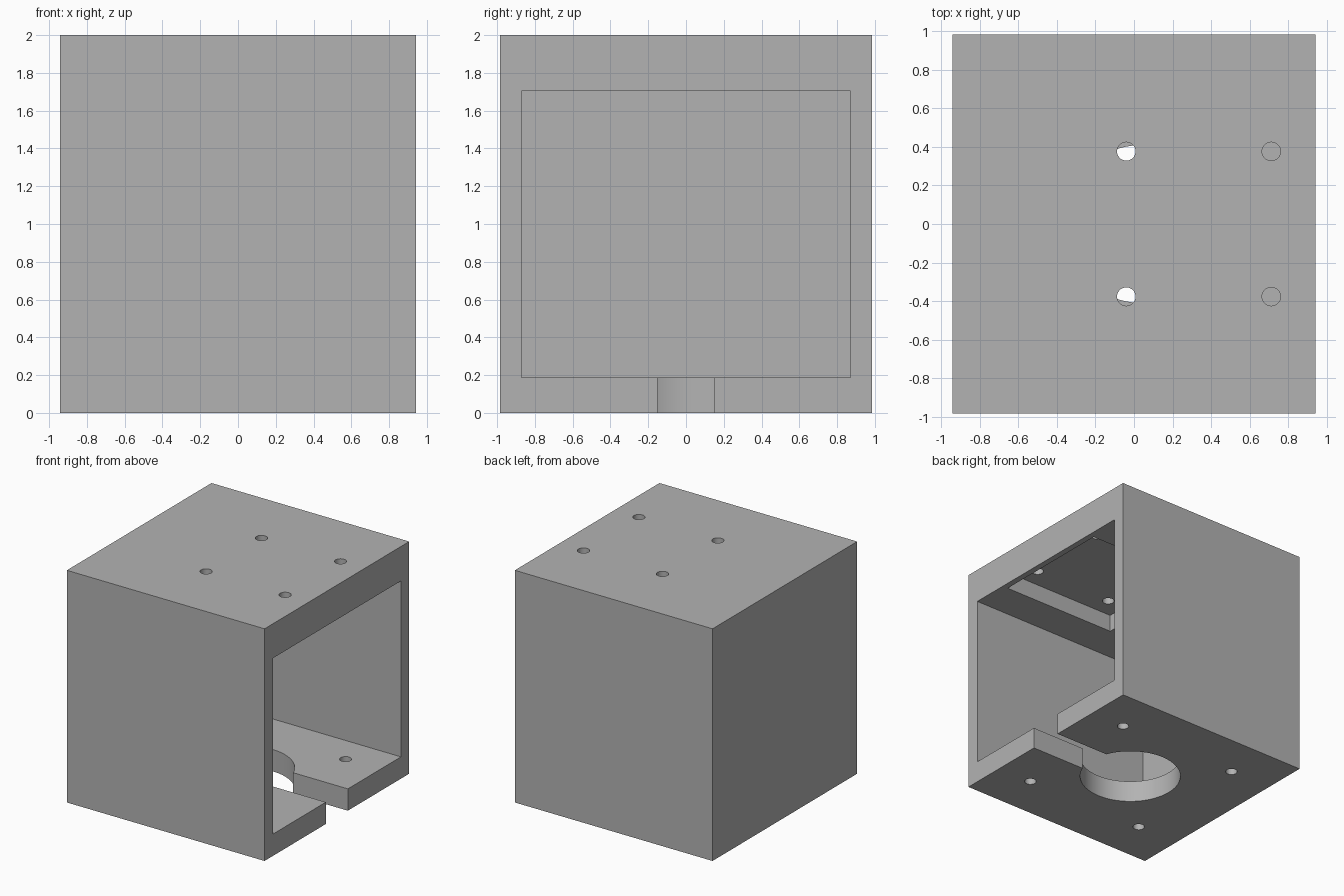
import bpy
import math

old = bpy.data.objects.get("Cube")
if old:
    bpy.data.objects.remove(old, do_unlink=True)

HX, HY, TOP = 0.942, 0.984, 2.0      # outer half sizes and height
FLOOR, CEIL = 0.188, 1.703           # cavity bottom and top
CAV_X, CAV_Y = -0.828, 0.872         # cavity back wall and half width
OUT = 0.1                            # cutter overshoot

grey = bpy.data.materials.new("plain grey")
grey.use_nodes = True
colour = (0.45, 0.45, 0.45, 1)
grey.diffuse_color = colour
grey.node_tree.nodes["Principled BSDF"].inputs["Base Color"].default_value = colour


def box(name, x, y, z):
    """Box spanning the given (low, high) ranges."""
    bpy.ops.mesh.primitive_cube_add(size=1)
    ob = bpy.context.object
    ob.name = name
    ob.location = [(a + b) / 2 for a, b in (x, y, z)]
    ob.scale = [b - a for a, b in (x, y, z)]
    bpy.ops.object.transform_apply(location=True, scale=True)
    return ob


def drill(name, x, y, z, radius, sides=32):
    """Upright cylinder spanning the z range."""
    bpy.ops.mesh.primitive_cylinder_add(
        vertices=sides, radius=radius, depth=z[1] - z[0],
        location=(x, y, (z[0] + z[1]) / 2))
    bpy.context.object.name = name
    return bpy.context.object


housing = box("housing", (-HX, HX), (-HY, HY), (0, TOP))
housing.data.materials.append(grey)

# Main cavity open at the side, and a recess in its ceiling
cutters = [
    box("cavity_cutter", (CAV_X, HX + OUT), (-CAV_Y, CAV_Y), (FLOOR, CEIL)),
    box("ceiling_recess_cutter", (-0.205, 0.89), (-0.547, 0.547), (CEIL - OUT, 1.852)),
]

# Round floor opening with a slot leading to the open side
below = (-OUT, FLOOR + OUT)
cutters += [
    drill("floor_opening_cutter", 0.04, 0, below, 0.41, 96),
    box("floor_slot_cutter", (0.04, HX + OUT), (-0.15, 0.15), below),
]

# Screw holes in the roof and floor
for side in (-1, 1):
    for x in (-0.04, 0.713):
        cutters.append(drill("roof_hole_cutter", x, side * 0.377, (CEIL, TOP + OUT), 0.048))
    for x in (-0.545, 0.612):
        cutters.append(drill("floor_hole_cutter", x, side * 0.59, below, 0.047))

for cutter in cutters:
    cutter.hide_render = True
    bpy.ops.object.select_all(action="DESELECT")
    bpy.context.view_layer.objects.active = housing
    housing.select_set(True)
    cut = housing.modifiers.new("cut", "BOOLEAN")
    cut.operation = "DIFFERENCE"
    cut.solver = "EXACT"
    cut.object = cutter
    bpy.ops.object.modifier_apply(modifier=cut.name)
    bpy.data.objects.remove(cutter, do_unlink=True)

bpy.ops.object.shade_smooth_by_angle(angle=math.radians(30))
